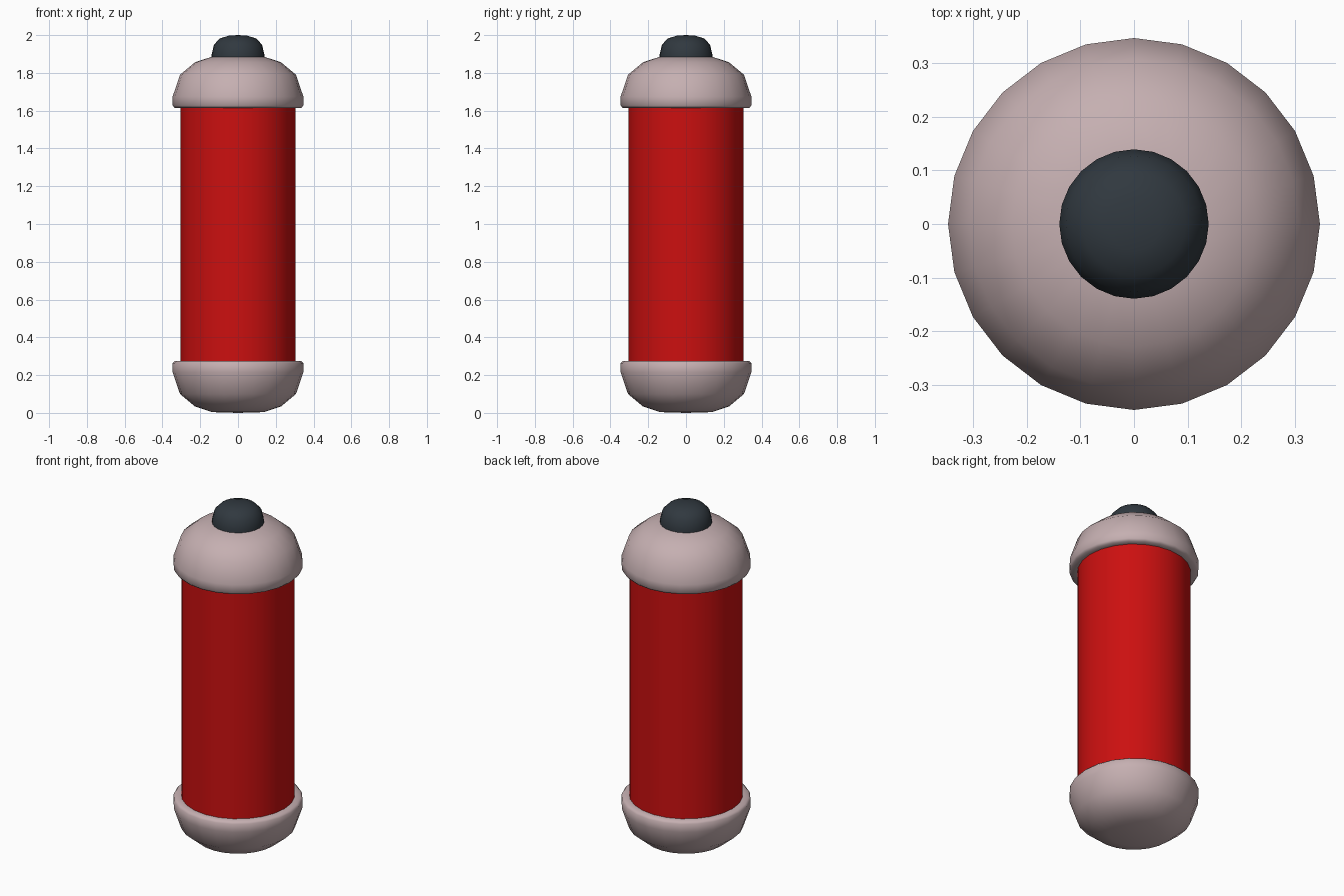
import bpy, bmesh
from math import cos, sin, tau, radians

if "Cube" in bpy.data.objects:
    bpy.data.objects.remove(bpy.data.objects["Cube"])

SIDES = 24


def material(name, rgb):
    m = bpy.data.materials.new(name)
    m.diffuse_color = (*rgb, 1)
    m.use_nodes = True
    m.node_tree.nodes["Principled BSDF"].inputs["Base Color"].default_value = m.diffuse_color
    return m


def lathe(name, profile, mat):
    """Revolve (radius, z) points about z; radius 0 makes a pole."""
    bm = bmesh.new()
    rings = []
    for r, z in profile:
        n = SIDES if r > 0 else 1
        rings.append([bm.verts.new((r * cos(tau * i / SIDES), r * sin(tau * i / SIDES), z))
                      for i in range(n)])
    for a, b in zip(rings, rings[1:]):
        for i in range(SIDES):
            j = (i + 1) % SIDES
            quad = [a[i % len(a)], a[j % len(a)], b[j % len(b)], b[i % len(b)]]
            bm.faces.new(list(dict.fromkeys(quad)))
    bmesh.ops.recalc_face_normals(bm, faces=bm.faces[:])
    me = bpy.data.meshes.new(name)
    bm.to_mesh(me)
    bm.free()
    me.materials.append(mat)
    ob = bpy.data.objects.new(name, me)
    bpy.context.collection.objects.link(ob)
    bpy.ops.object.select_all(action='DESELECT')
    ob.select_set(True)
    bpy.context.view_layer.objects.active = ob
    bpy.ops.object.shade_smooth_by_angle(angle=radians(50))
    return ob


red = material("red", (0.6, 0.005, 0.005))
shell = material("pale_shell", (0.56, 0.43, 0.44))
dark = material("dark", (0.03, 0.04, 0.05))

# Red cylinder between the caps
lathe("body", [(0, 0.25), (0.304, 0.25), (0.304, 1.64), (0, 1.64)], red)

# Domed end caps: the top one mirrors the bottom one
cap = [(0, 0.0), (0.137, 0.004), (0.228, 0.034), (0.307, 0.1), (0.346, 0.215),
       (0.346, 0.263), (0.335, 0.275), (0.300, 0.275)]
lathe("bottom_cap", cap, shell)
lathe("top_cap", [(r, 1.89 - z) for r, z in cap], shell)

# Rounded button on top
lathe("top_button", [(0, 1.87), (0.139, 1.87), (0.139, 1.9), (0.127, 1.95),
                     (0.096, 1.982), (0.05, 1.997), (0, 2.0)], dark)
